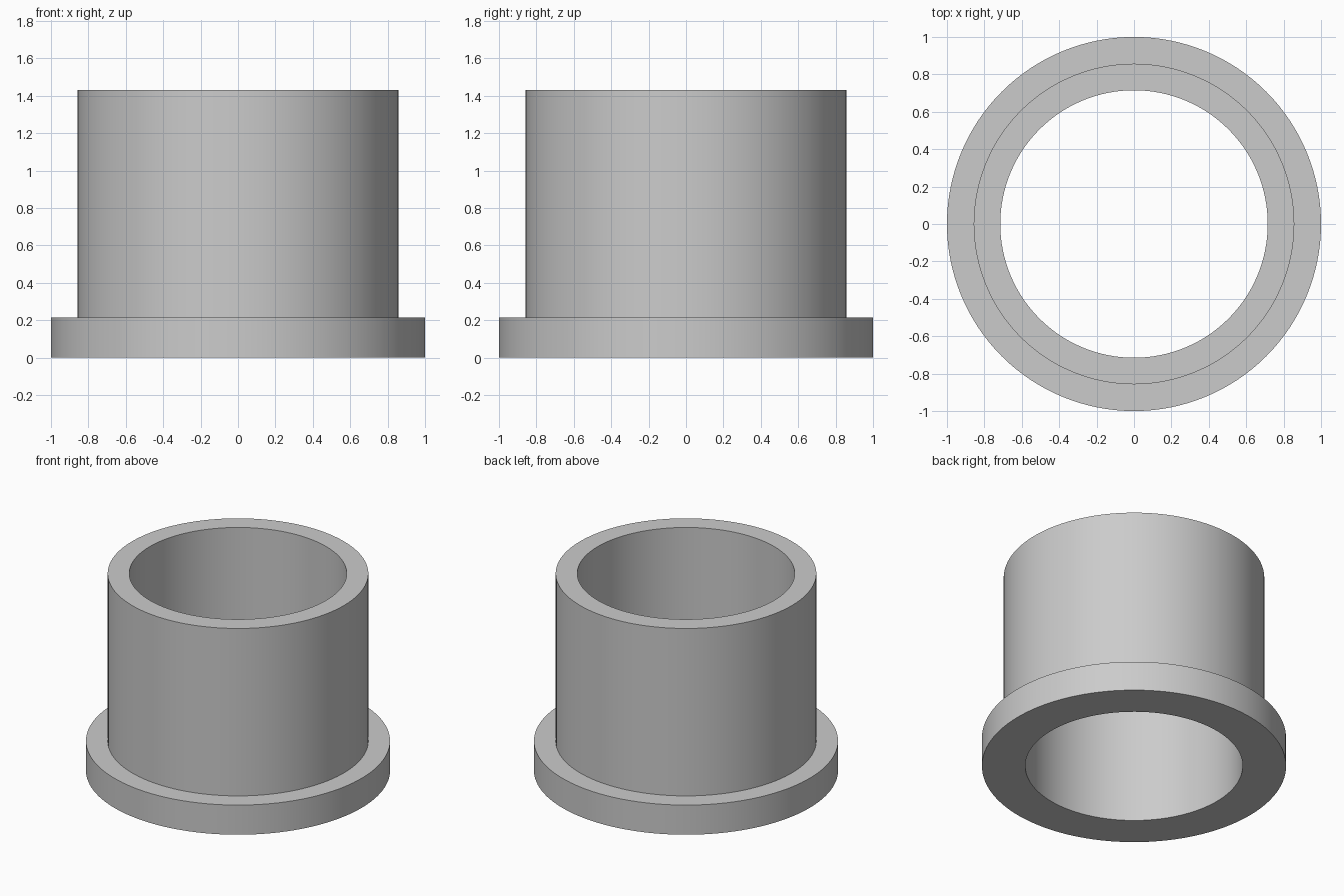
import bpy
import bmesh
import math

cube = bpy.data.objects.get("Cube")
if cube:
    bpy.data.objects.remove(cube, do_unlink=True)

SEGMENTS = 128
BORE, BARREL, FLANGE = 0.715, 0.857, 1.0
FLANGE_TOP, HEIGHT = 0.215, 1.43

# Plain grey material
grey = bpy.data.materials.new("plain_grey")
grey.use_nodes = True
colour = (0.6, 0.6, 0.6, 1)
grey.diffuse_color = colour
grey.node_tree.nodes["Principled BSDF"].inputs["Base Color"].default_value = colour

# Flanged sleeve: closed half-section (radius, height) turned about z
section = [(BORE, 0), (FLANGE, 0), (FLANGE, FLANGE_TOP),
           (BARREL, FLANGE_TOP), (BARREL, HEIGHT), (BORE, HEIGHT)]
bm = bmesh.new()
rings = []
for radius, z in section:
    angles = [math.tau * i / SEGMENTS for i in range(SEGMENTS)]
    rings.append([bm.verts.new((radius * math.cos(a), radius * math.sin(a), z))
                  for a in angles])
for k, lower in enumerate(rings):
    upper = rings[(k + 1) % len(rings)]
    for i in range(SEGMENTS):
        j = (i + 1) % SEGMENTS
        bm.faces.new((lower[i], lower[j], upper[j], upper[i]))
bmesh.ops.recalc_face_normals(bm, faces=bm.faces)

mesh = bpy.data.meshes.new("flanged_sleeve")
bm.to_mesh(mesh)
bm.free()
mesh.materials.append(grey)
sleeve = bpy.data.objects.new("flanged_sleeve", mesh)
bpy.context.collection.objects.link(sleeve)

# Smooth walls, sharp rims
bpy.ops.object.select_all(action="DESELECT")
sleeve.select_set(True)
bpy.context.view_layer.objects.active = sleeve
bpy.ops.object.shade_smooth_by_angle(angle=math.radians(30))
